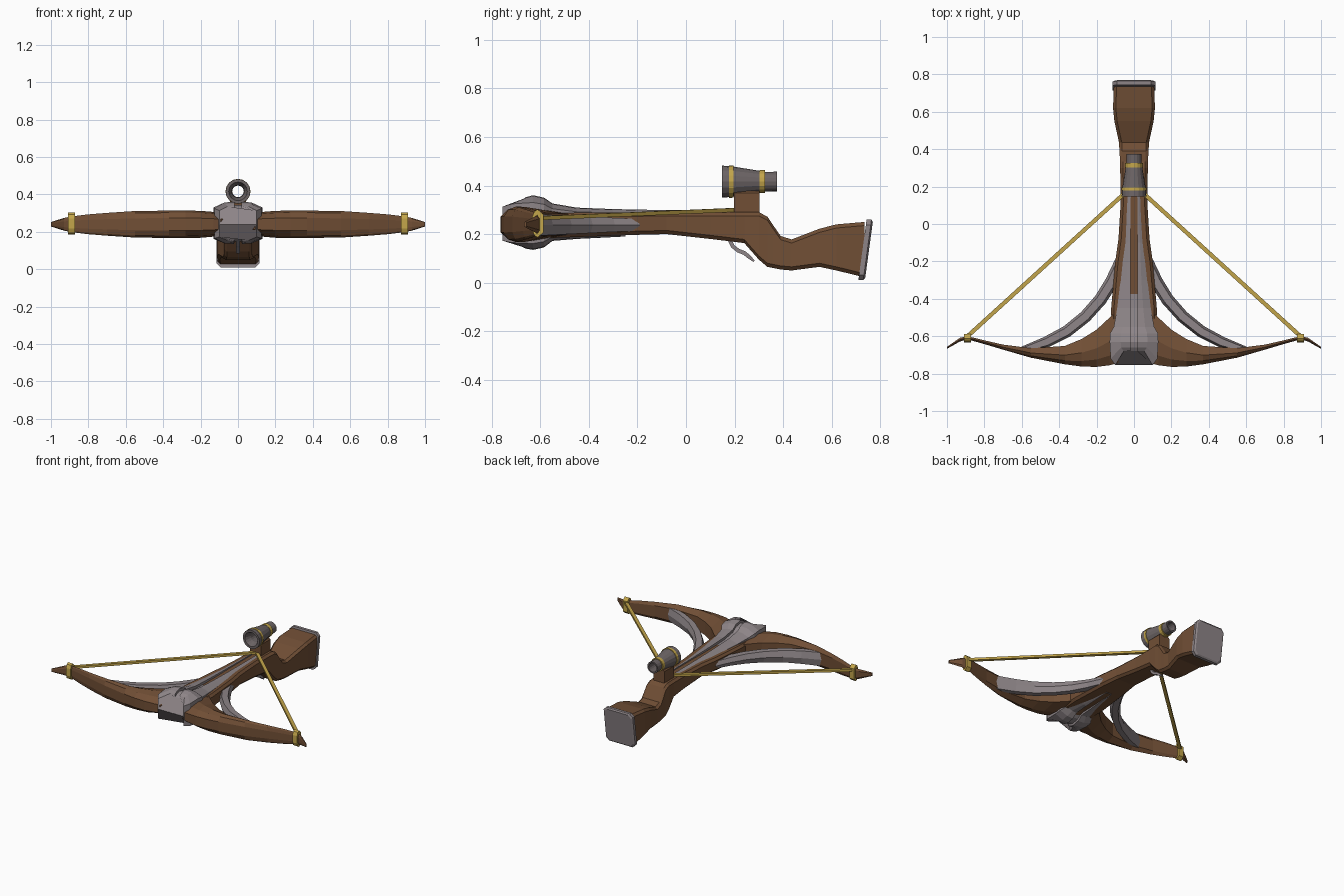
import bpy, bmesh, math
from mathutils import Vector

if "Cube" in bpy.data.objects:
    bpy.data.objects.remove(bpy.data.objects["Cube"])


def mat(name, r, g, b):
    m = bpy.data.materials.new(name)
    m.diffuse_color = (r, g, b, 1)
    m.use_nodes = True
    m.node_tree.nodes["Principled BSDF"].inputs["Base Color"].default_value = m.diffuse_color
    return m


WOOD = mat("brown wood", 0.165, 0.078, 0.036)
STEEL = mat("light steel", 0.27, 0.235, 0.245)
DARK = mat("dark steel", 0.15, 0.128, 0.13)
GOLD = mat("gold", 0.55, 0.38, 0.07)


def loft(name, rings, material, closed=False):
    """Skin a list of equal-length point rings, with flat end caps unless closed."""
    bm = bmesh.new()
    vs = [[bm.verts.new(p) for p in r] for r in rings]
    n = len(rings[0])
    pairs = list(zip(vs, vs[1:])) + ([(vs[-1], vs[0])] if closed else [])
    for a, b in pairs:
        for i in range(n):
            j = (i + 1) % n
            bm.faces.new((a[i], a[j], b[j], b[i]))
    if not closed:
        bm.faces.new(vs[0])
        bm.faces.new(vs[-1])
    bmesh.ops.recalc_face_normals(bm, faces=bm.faces)
    me = bpy.data.meshes.new(name)
    bm.to_mesh(me)
    bm.free()
    me.materials.append(material)
    ob = bpy.data.objects.new(name, me)
    bpy.context.collection.objects.link(ob)
    return ob


def chamfered(hw, z0, z1, c):
    """Chamfered rectangle in x-z."""
    return [(-hw + c, z0), (hw - c, z0), (hw, z0 + c), (hw, z1 - c),
            (hw - c, z1), (-hw + c, z1), (-hw, z1 - c), (-hw, z0 + c)]


def lathe(name, profile, material, cz, seg=16):
    """Spin a closed (y, radius) profile around the y axis at height cz."""
    rings = []
    for i in range(seg):
        a = 2 * math.pi * i / seg
        rings.append([(r * math.cos(a), y, cz + r * math.sin(a)) for y, r in profile])
    return loft(name, rings, material, closed=True)


def sweep(name, path, sizes, section, material):
    """Sweep a (side, up) section along a path; sizes scale it at each point."""
    pts = [Vector(p) for p in path]
    rings = []
    for i, p in enumerate(pts):
        d = (pts[min(i + 1, len(pts) - 1)] - pts[max(i - 1, 0)]).normalized()
        ref = Vector((1, 0, 0)) if abs(d.x) < 0.01 else Vector((0, 0, 1))
        side = d.cross(ref).normalized()
        up = side.cross(d)
        w, h = sizes[i]
        rings.append([p + side * (s * w) + up * (u * h) for s, u in section])
    return loft(name, rings, material)


SQUARE = [(-1, -1), (1, -1), (1, 1), (-1, 1)]

# Wooden stock: (y, half width, bottom, top)
stock = [(-.66, .12, .18, .285), (-.45, .122, .188, .288), (-.2, .10, .197, .288),
         (-.08, .083, .20, .29), (.1, .072, .18, .29), (.24, .072, .163, .29),
         (.30, .075, .095, .29), (.335, .075, .065, .272), (.36, .076, .06, .235),
         (.39, .078, .054, .192), (.435, .08, .05, .178), (.55, .105, .065, .222),
         (.62, .112, .05, .24), (.735, .108, .022, .25)]
loft("stock", [[(x, y, z) for x, z in chamfered(w, a, b, .015)] for y, w, a, b in stock], WOOD)

# Slanted steel butt plate
plate = []
for off, hw, g in ((-.012, .114, 0), (.008, .114, 0), (.015, .104, .01)):
    plate.append([(x, .722 + off + .034 * (z - .01) / .25, z)
                  for x, z in chamfered(hw, .01 + g, .26 - g, .022)])
loft("butt_plate", plate, STEEL)

# Bow, both limbs in one loft: (x, front y, rear y, half height)
limb = [(.0, -.66, -.48, .07), (.09, -.745, -.46, .06), (.13, -.755, -.5, .066),
        (.2, -.764, -.565, .072), (.28, -.762, -.615, .073), (.37, -.75, -.652, .073),
        (.55, -.715, -.664, .071), (.7, -.672, -.645, .061), (.8, -.642, -.622, .053),
        (.89, -.617, -.6, .042), (.93, -.628, -.608, .034), (1.0, -.667, -.657, .012)]


def limb_ring(x, f, r, h, zc=.24):
    d = r - f
    return [(x, f, zc - .45 * h), (x, f + .2 * d, zc - .85 * h), (x, f + .5 * d, zc - h),
            (x, r, zc - .65 * h), (x, r, zc + .65 * h), (x, f + .5 * d, zc + h),
            (x, f + .2 * d, zc + .85 * h), (x, f, zc + .45 * h)]


loft("bow_limbs", [limb_ring(-x, f, r, h) for x, f, r, h in limb[:0:-1]]
     + [limb_ring(*s) for s in limb], WOOD)


# Steel nose cap running back into the grooved top rail: (y, half width, top)
def rail_ring(y, w, zt, z0, tip=0.0):
    g, d = min(.018, w * .4), .018
    half = [(g, zt - d), (g, zt), (w * .55, zt - .003), (w, zt - .25 * (zt - .24)),
            (w, z0)]
    pts = half + [(-x, z) for x, z in reversed(half)]
    return [(x, y - (tip if abs(x) >= w * .99 else 0), z) for x, z in pts]


rail = [(-.68, .10, .338, .075), (-.66, .125, .352, .06), (-.63, .13, .36, 0), (-.585, .128, .35, 0),
        (-.55, .108, .326, 0), (-.45, .09, .309, 0), (-.3, .072, .303, 0),
        (-.1, .058, .299, 0), (.21, .043, .297, 0)]
loft("top_rail", [rail_ring(y, w, zt, .24, t) for y, w, zt, t in rail], STEEL)

# Lower half of the nose cap and its tapering tail under the stock
keel = [(-.68, .10, .15, .075), (-.66, .125, .14, .06), (-.63, .13, .135, 0),
        (-.585, .128, .145, 0), (-.55, .105, .172, 0), (-.45, .08, .18, 0), (-.25, .03, .19, 0)]
rings = []
for y, w, zb, t in keel:
    half = [(.018, zb + .012), (.022, zb), (w * .55, zb + .003), (w, zb + .25 * (.24 - zb)), (w, .241)]
    pts = half + [(-x, z) for x, z in reversed(half)]
    rings.append([(x, y - (t if abs(x) >= w * .99 else 0), z) for x, z in pts])
loft("nose_keel", rings, STEEL)

# Parts repeated on each side
for side, s in (("right", 1), ("left", -1)):
    # Curved steel brace between stock and limb
    path = [(.07, -.205), (.12, -.31), (.18, -.405), (.26, -.495), (.36, -.575), (.47, -.632), (.6, -.675)]
    sizes = [(.035, .025), (.035, .029), (.034, .034), (.033, .038), (.032, .042), (.03, .046), (.018, .048)]
    sweep("brace_" + side, [(s * x, y, .238) for x, y in path], sizes,
          [(-1, 0), (-.6, -1), (.6, -1), (1, 0), (.6, 1), (-.6, 1)], STEEL)
    # Gold band around the limb tip
    loft("tip_band_" + side, [limb_ring(s * x, -.634, -.588, .058, .244) for x in (.872, .908)], GOLD)
    # Drawn bowstring
    sweep("string_" + side, [(s * .89, -.6, .266), (0, .21, .3)],
          [(.011, .008)] * 2, SQUARE, GOLD)

# Scope mount
loft("scope_mount", [[(x, y, z) for x, z in chamfered(.042, .27, .378, .008)]
                     for y in (.197, .303)], WOOD)

# Hollow scope with two gold rings
CZ = .416
lathe("scope", [(.148, .066), (.19, .063), (.3, .045), (.32, .04), (.375, .041),
                (.375, .031), (.19, .033), (.148, .05)], DARK, CZ)
lathe("scope_ring_front", [(.178, .067), (.195, .066), (.195, .05), (.178, .05)], GOLD, CZ)
lathe("scope_ring_rear", [(.302, .047), (.326, .047), (.326, .036), (.302, .036)], GOLD, CZ)

# Trigger
sweep("trigger", [(0, .18, .175), (0, .192, .15), (0, .215, .132), (0, .24, .122),
                  (0, .258, .108), (0, .28, .088)],
      [(.008, .012)] * 5 + [(.004, .009)], SQUARE, STEEL)
